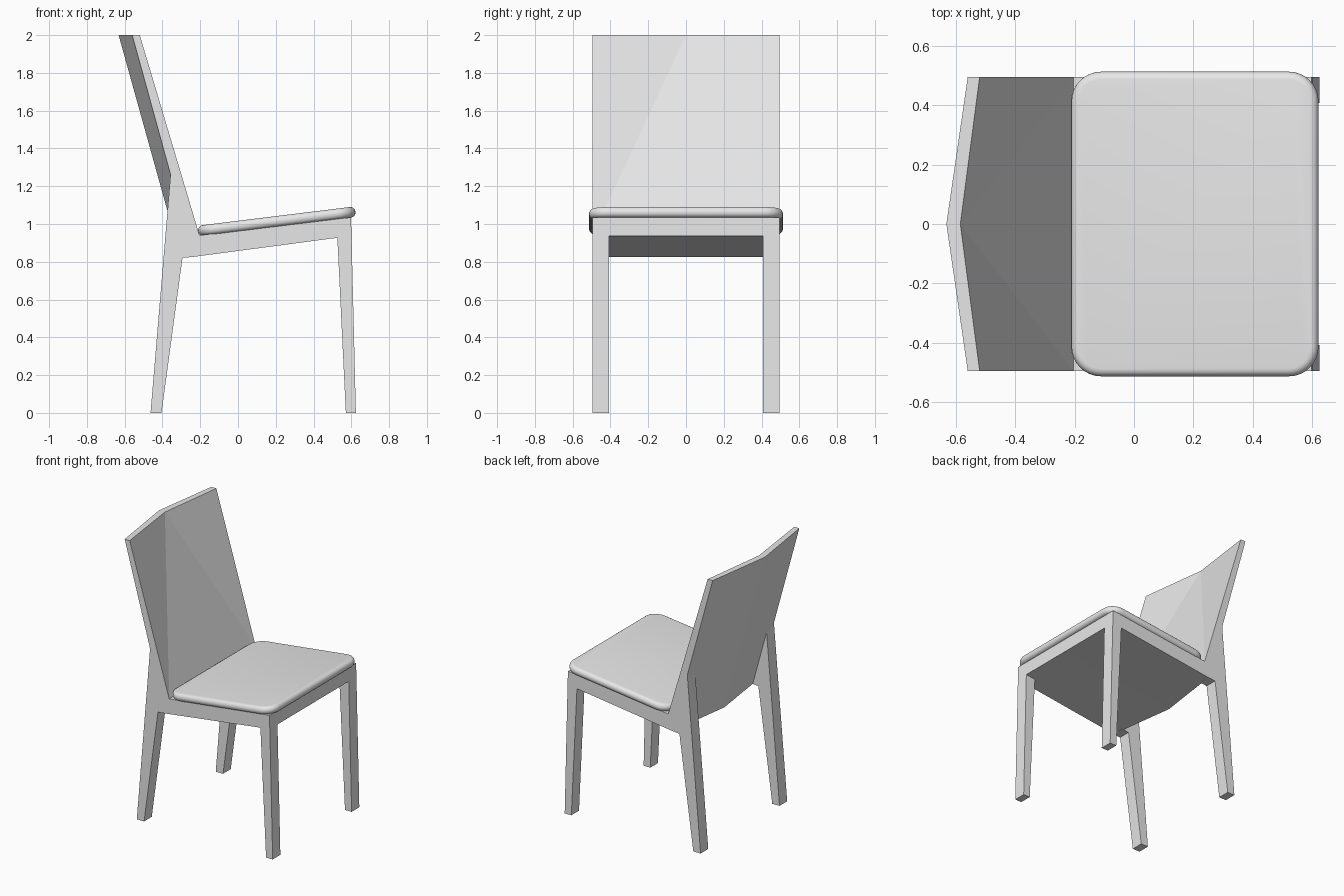
import bpy, bmesh, math
from mathutils import Matrix

cube = bpy.data.objects.get("Cube")
if cube:
    bpy.data.objects.remove(cube, do_unlink=True)

# One plain grey for the whole chair
grey = bpy.data.materials.new("light_grey")
grey.use_nodes = True
grey.diffuse_color = (0.8, 0.8, 0.8, 1)
grey.node_tree.nodes["Principled BSDF"].inputs["Base Color"].default_value = (0.8, 0.8, 0.8, 1)

HALF = 0.495    # half width of the frame
INNER = 0.407   # inside face of the legs


def add_object(name, bm):
    bmesh.ops.recalc_face_normals(bm, faces=bm.faces)
    mesh = bpy.data.meshes.new(name)
    bm.to_mesh(mesh)
    bm.free()
    mesh.materials.append(grey)
    obj = bpy.data.objects.new(name, mesh)
    bpy.context.collection.objects.link(obj)
    return obj


def loft(name, stations, folded=None):
    """Join matching (x, z) profiles placed at y; 'folded' marks a strip split into triangles."""
    bm = bmesh.new()
    rings = [[bm.verts.new((x, y, z)) for x, z in prof] for y, prof in stations]
    n = len(rings[0])
    for k, (a, b) in enumerate(zip(rings, rings[1:])):
        for i in range(n):
            j = (i + 1) % n
            if i == folded:
                # Crease runs from the lower outer corner to the top centre
                outer, mid = (a, b) if k == 0 else (b, a)
                bm.faces.new((outer[i], mid[i], mid[j]))
                bm.faces.new((outer[i], mid[j], outer[j]))
            else:
                bm.faces.new((a[i], a[j], b[j], b[i]))
    bm.faces.new(rings[0])
    bm.faces.new(rings[-1])
    return add_object(name, bm)


# Seat and backrest in one bent shell, with a ridge down the middle of the back
def shell_profile(top_front, top_back, low_back):
    return [(0.601, 0.937), (0.598, 1.035), (-0.204, 0.94),
            (top_front, 2), (top_back, 2), (low_back, 0.826)]


side = shell_profile(-0.52, -0.56, -0.237)
centre = shell_profile(-0.585, -0.632, -0.306)
loft("seat_and_backrest", [(-HALF, side), (0, centre), (HALF, side)], folded=2)

# Tapered legs, the same on both sides
legs = {
    "left_leg": [(0.571, 0), (0.624, 0), (0.601, 0.937), (0.526, 0.927)],
    "right_leg": [(-0.463, 0), (-0.405, 0), (-0.294, 0.821),
                  (-0.237, 0.826), (-0.357, 1.263)],
}
for part, profile in legs.items():
    for end, s in (("front", -1), ("back", 1)):
        loft(f"{end}_{part}", [(s * INNER, profile), (s * HALF, profile)])

# Rounded cushion lying on the sloping seat
bm = bmesh.new()
bmesh.ops.create_cube(bm, size=1, matrix=Matrix.Diagonal((0.838, 1.026, 0.056, 1)))
corners = [e for e in bm.edges if abs(e.verts[0].co.z - e.verts[1].co.z) > 0.01]
bmesh.ops.bevel(bm, geom=corners, offset=0.1, segments=8, profile=0.5, affect="EDGES")
rims = [e for e in bm.edges if abs(e.verts[0].co.z - e.verts[1].co.z) < 0.01]
bmesh.ops.bevel(bm, geom=rims, offset=0.026, segments=5, profile=0.5, affect="EDGES")
cushion = add_object("cushion", bm)
cushion.location = (0.2055, 0, 1.014)
cushion.rotation_euler.y = -math.radians(7)

bpy.ops.object.select_all(action="DESELECT")
cushion.select_set(True)
bpy.context.view_layer.objects.active = cushion
bpy.ops.object.shade_smooth_by_angle(angle=math.radians(35))
